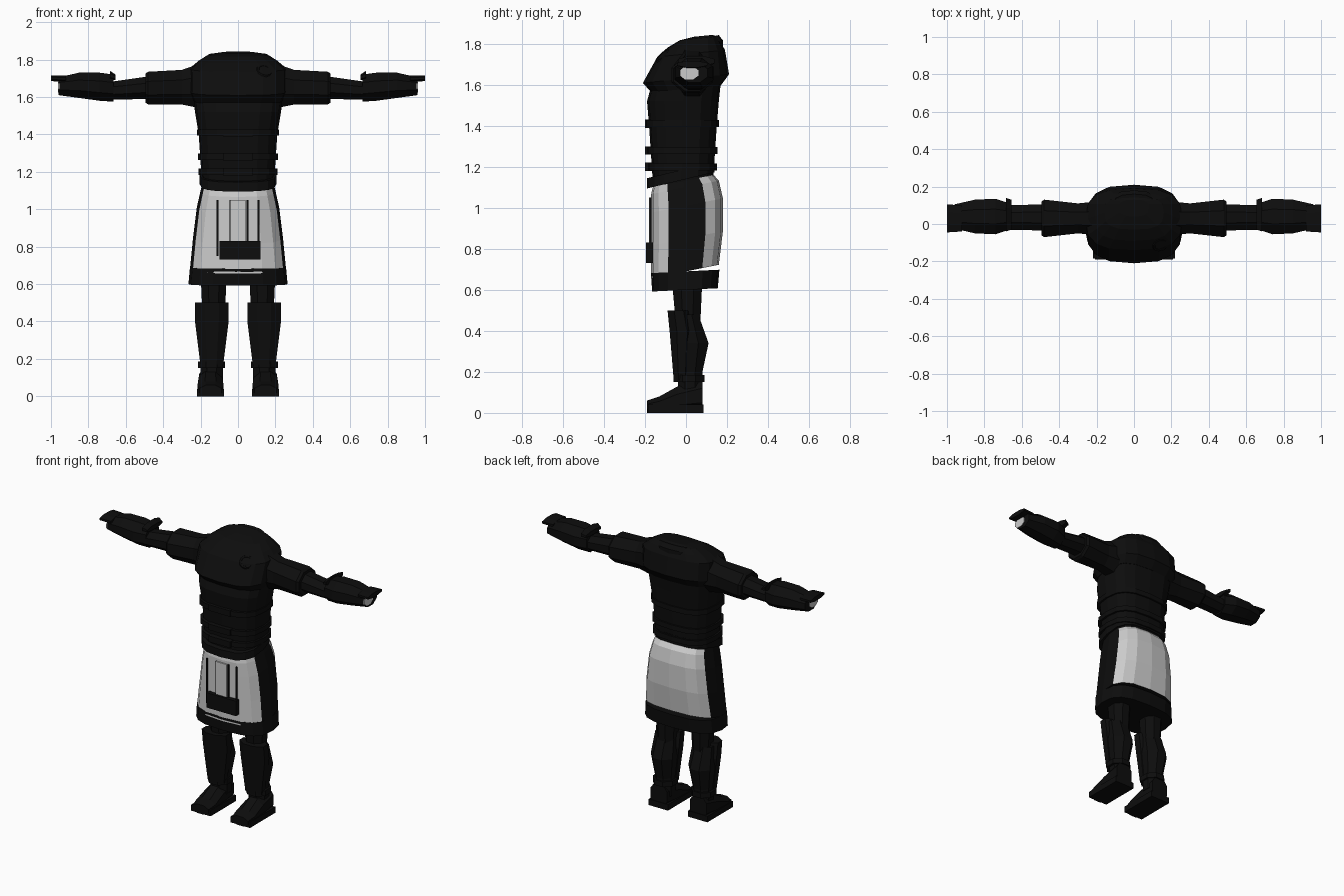
import bpy, bmesh
from math import sin, cos, pi, copysign

cube = bpy.data.objects.get("Cube")
if cube:
    bpy.data.objects.remove(cube)


def material(name, value):
    colour = (value, value, value, 1)
    made = bpy.data.materials.new(name)
    made.use_nodes = True
    made.diffuse_color = colour
    made.node_tree.nodes["Principled BSDF"].inputs["Base Color"].default_value = colour
    return made


black = material("black armour", 0.004)
white = material("pale cloth", 0.6)


def loft(name, rings, materials, rule=None):
    """Skin a stack of equal rings; the rule picks a material from a face centre."""
    mesh_data = bmesh.new()
    loops = [[mesh_data.verts.new(point) for point in ring] for ring in rings]
    for lower, upper in zip(loops, loops[1:]):
        for i in range(len(lower)):
            mesh_data.faces.new((lower[i - 1], lower[i], upper[i], upper[i - 1]))
    for end in (loops[0], loops[-1]):
        mesh_data.faces.new(end)
    bmesh.ops.recalc_face_normals(mesh_data, faces=mesh_data.faces[:])
    if rule:
        for face in mesh_data.faces:
            face.material_index = rule(face.calc_center_median())
    mesh = bpy.data.meshes.new(name)
    mesh_data.to_mesh(mesh)
    mesh_data.free()
    for entry in materials:
        mesh.materials.append(entry)
    bpy.context.collection.objects.link(bpy.data.objects.new(name, mesh))


def rounded(value, power):
    return copysign(abs(value) ** power, value)


def shell(name, rows, tilt=0, materials=(black,), rule=None, sides=16, power=0.7):
    """Squarish oval body shell: each row is height, half width, front and back."""
    rings = []
    for height, width, front, back in rows:
        ring = []
        for i in range(sides):
            angle = 2 * pi * i / sides
            x = width * rounded(cos(angle), power)
            y = (front + back) / 2 + (back - front) / 2 * rounded(sin(angle), power)
            ring.append((x, y, height + tilt * y))
        rings.append(ring)
    loft(name, rings, materials, rule)


def limb(name, axis, centre, rows, side=1, paint=black, sides=8):
    """Chamfered tube: each row is position, half breadth, low and high edge."""
    rings = []
    reach = 1 / cos(pi / sides)
    for along, half, low, high in rows:
        ring = []
        for i in range(sides):
            angle = 2 * pi * (i + 0.5) / sides
            across = centre + half * reach * cos(angle)
            depth = (low + high) / 2 + (high - low) / 2 * reach * sin(angle)
            x, y, z = {"x": (along, across, depth),
                       "y": (across, along, depth),
                       "z": (across, depth, along)}[axis]
            ring.append((x * side, y, z))
        rings.append(ring)
    loft(name, rings, (paint,))


def plate(name, location, size, paint=black):
    bpy.ops.mesh.primitive_cube_add(size=1, location=location)
    made = bpy.context.object
    made.name = name
    made.scale = size
    made.data.materials.append(paint)


# Torso with a sloping mantle and collar
shell("torso", [
    (1.1, 0.19, -0.16, 0.13),
    (1.4, 0.21, -0.18, 0.15),
    (1.52, 0.23, -0.19, 0.16),
    (1.7, 0.25, -0.14, 0.18)])
shell("shoulder_mantle", [
    (1.58, 0.24, -0.17, 0.17),
    (1.63, 0.26, -0.21, 0.21),
    (1.75, 0.26, -0.14, 0.19),
    (1.79, 0.21, -0.09, 0.17),
    (1.82, 0.16, -0.03, 0.15),
    (1.83, 0.08, 0.04, 0.13)], tilt=0.1)
shell("collar", [
    (1.75, 0.14, -0.12, 0.18),
    (1.78, 0.14, -0.11, 0.18),
    (1.81, 0.12, -0.03, 0.16)], tilt=0.2)

# Round clasp on the left of the chest
bpy.ops.mesh.primitive_torus_add(
    major_segments=12, minor_segments=6, major_radius=0.036, minor_radius=0.01,
    location=(0.14, -0.11, 1.74), rotation=(pi / 4, 0, pi / 9))
clasp = bpy.context.object
clasp.name = "chest_clasp"
clasp.data.materials.append(black)

# Waist bands with buckles, and the belt
for height in (1.2, 1.28, 1.41):
    width = 0.21 + (height - 1.2) / 20
    shell("waist_band", [(height + step, width, -width + 0.02, width - 0.06)
                         for step in (-0.017, 0.017)])
    plate("buckle", (0, -0.18, height), (0.16, 0.04, 0.04))
shell("belt", [(height, 0.205, -0.19, 0.14) for height in (1.14, 1.19)], tilt=0.24)


# Skirt with pale front and back panels, black sides and hem
def skirt_colour(centre):
    return int(abs(centre.y) > 0.07 and centre.z > 0.68)


shell("skirt", [
    (1.14, 0.19, -0.16, 0.13),
    (1.1, 0.2, -0.17, 0.16),
    (1.01, 0.22, -0.17, 0.18),
    (0.85, 0.24, -0.17, 0.18),
    (0.69, 0.256, -0.17, 0.16)],
    tilt=0.2, materials=(black, white), rule=skirt_colour)
shell("skirt_hem", [
    (0.69, 0.257, -0.171, 0.163),
    (0.6, 0.265, -0.165, 0.155)], tilt=0.05)

# Front pleat, fold lines and sash end
plate("centre_pleat", (0, -0.175, 0.94), (0.08, 0.009, 0.22), white)
for x in (-0.11, -0.04, 0.05, 0.11):
    plate("skirt_fold", (x, -0.173, 0.9), (0.01, 0.009, 0.3))
plate("sash_end", (0.01, -0.177, 0.78), (0.22, 0.035, 0.1))

# Arms and legs on both sides
for side, label in ((1, "left_"), (-1, "right_")):
    limb(label + "sleeve", "x", 0.03, [
        (0.2, 0.09, 1.54, 1.78),
        (0.3, 0.08, 1.56, 1.745),
        (0.48, 0.1, 1.56, 1.735),
        (0.495, 0.09, 1.57, 1.725)], side)
    limb(label + "forearm", "x", 0.035, [
        (0.48, 0.07, 1.59, 1.71),
        (0.69, 0.065, 1.585, 1.68)], side)
    limb(label + "gauntlet", "x", 0.04, [
        (0.665, 0.07, 1.575, 1.72),
        (0.74, 0.095, 1.58, 1.73),
        (0.85, 0.09, 1.595, 1.73),
        (0.96, 0.065, 1.61, 1.705)], side)
    limb(label + "gauntlet_cuff", "x", 0.05, [
        (0.655, 0.08, 1.69, 1.72),
        (0.685, 0.09, 1.69, 1.74)], side)
    limb(label + "hand_guard", "x", 0.03, [
        (0.92, 0.07, 1.68, 1.715),
        (1, 0.075, 1.685, 1.715)], side)
    limb(label + "wrist_end", "x", 0.015, [
        (place, 0.045, 1.625, 1.69) for place in (0.955, 0.963)], side, white)

    limb(label + "thigh", "z", 0.13, [
        (0.44, 0.06, -0.05, 0.07),
        (0.66, 0.07, -0.07, 0.08)], side)
    limb(label + "shin", "z", 0.14, [
        (0.08, 0.06, -0.04, 0.08),
        (0.2, 0.06, -0.04, 0.08),
        (0.34, 0.08, -0.06, 0.11),
        (0.48, 0.07, -0.05, 0.06)], side)
    limb(label + "shin_guard", "z", 0.14, [
        (0.16, 0.06, -0.06, 0.02),
        (0.4, 0.09, -0.08, 0.04),
        (0.5, 0.09, -0.09, 0.02)], side)
    limb(label + "ankle_cuff", "z", 0.142, [
        (height, 0.073, -0.06, 0.09) for height in (0.15, 0.185)], side)
    limb(label + "boot", "y", 0.147, [
        (-0.19, 0.06, 0, 0.06),
        (-0.13, 0.07, 0, 0.08),
        (-0.04, 0.065, 0, 0.13),
        (0.08, 0.06, 0, 0.17)], side)
    plate(label + "sole", (0.147 * side, -0.05, 0.02), (0.144, 0.27, 0.04))
